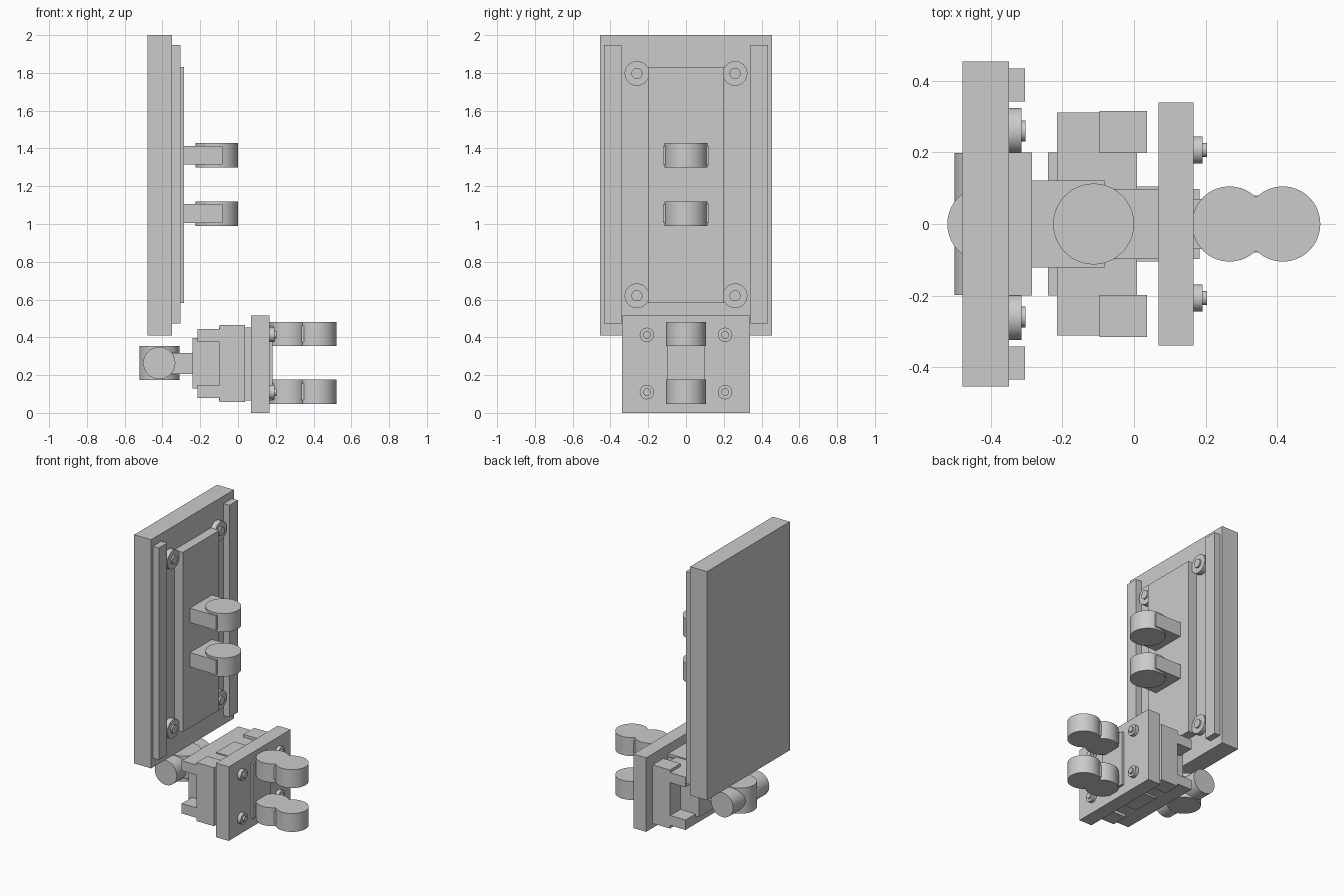
import bpy
import math

if "Cube" in bpy.data.objects:
    bpy.data.objects.remove(bpy.data.objects["Cube"])

grey = bpy.data.materials.new("plain grey")
grey.diffuse_color = (0.6, 0.6, 0.6, 1)
grey.use_nodes = True
grey.node_tree.nodes["Principled BSDF"].inputs["Base Color"].default_value = grey.diffuse_color


def box(name, x, y, z):
    """Box from (min, max) pairs."""
    bpy.ops.mesh.primitive_cube_add(size=1, location=[(a + b) / 2 for a, b in (x, y, z)])
    ob = bpy.context.object
    ob.name = name
    ob.scale = [b - a for a, b in (x, y, z)]
    bpy.ops.object.transform_apply(location=False, rotation=False, scale=True)
    ob.data.materials.append(grey)
    return ob


def cyl(name, centre, r, length, axis="z"):
    """Smooth-sided cylinder along one axis."""
    rot = {"x": (0, math.pi / 2, 0), "y": (math.pi / 2, 0, 0), "z": (0, 0, 0)}[axis]
    bpy.ops.mesh.primitive_cylinder_add(vertices=64, radius=r, depth=length,
                                        location=centre, rotation=rot)
    ob = bpy.context.object
    ob.name = name
    ob.data.materials.append(grey)
    bpy.ops.object.shade_smooth_by_angle(angle=math.radians(30))
    return ob


def bolt(name, x, y, z, r, h, r2, h2):
    """Washer with a smaller head on top, facing +x."""
    cyl(name + "_washer", (x + h / 2, y, z), r, h, "x")
    cyl(name + "_head", (x + (h + h2) / 2, y, z), r2, h + h2, "x")


# Tall back panel with raised centre
box("back_panel", (-0.48, -0.35), (-0.455, 0.455), (0.41, 2.0))
box("centre_panel", (-0.36, -0.285), (-0.2, 0.2), (0.583, 1.832))

# Side rails and corner bolts of the tall panel
for s in (-1, 1):
    y = sorted((s * 0.342, s * 0.435))
    box("side_rail", (-0.36, -0.305), y, (0.473, 1.947))
    for z in (0.62, 1.797):
        bolt("panel_bolt", -0.35, s * 0.26, z, 0.065, 0.035, 0.029, 0.011)

# Two hinge lugs on the tall panel
for z in (1.055, 1.364):
    box("panel_lug_arm", (-0.30, -0.083), (-0.121, 0.121), (z - 0.05, z + 0.05))
    cyl("panel_lug_barrel", (-0.113, 0, z), 0.113, 0.13)

# Lower front plate with its bolts
box("front_plate", (0.068, 0.167), (-0.34, 0.34), (0.0, 0.515))
for s in (-1, 1):
    for z in (0.11, 0.413):
        bolt("plate_bolt", 0.167, s * 0.207, z, 0.038, 0.025, 0.02, 0.012)

# Spine running through the plate, and its mount
box("spine", (-0.10, 0.183), (-0.098, 0.098), (0.065, 0.452))
box("plate_mount", (0.0, 0.075), (-0.105, 0.105), (0.08, 0.434))

# Double-barrel lugs in front of the plate
for z in (0.112, 0.417):
    cyl("front_lug_inner", (0.267, 0, z), 0.105, 0.128)
    cyl("front_lug_outer", (0.416, 0, z), 0.105, 0.128)
    box("front_lug_link", (0.30, 0.38), (-0.08, 0.08), (z - 0.043, z + 0.043))
    box("front_lug_root", (0.16, 0.24), (-0.07, 0.07), (z - 0.043, z + 0.043))

# Carriage core, cross bars and side blocks
box("carriage_core", (-0.16, 0.005), (-0.2, 0.2), (0.1, 0.42))
box("upper_cross_bar", (-0.215, 0.008), (-0.312, 0.312), (0.375, 0.445))
box("lower_cross_bar", (-0.215, 0.008), (-0.312, 0.312), (0.078, 0.147))
box("carriage_back", (-0.24, -0.14), (-0.2, 0.2), (0.13, 0.397))
for s in (-1, 1):
    y = sorted((s * 0.198, s * 0.316))
    box("side_block", (-0.097, 0.036), y, (0.058, 0.465))

# Rear pivot: arm, upright barrel and cross axle
box("pivot_arm", (-0.40, -0.20), (-0.095, 0.095), (0.206, 0.317))
cyl("pivot_barrel", (-0.416, 0, 0.264), 0.106, 0.178)
cyl("pivot_axle", (-0.417, 0, 0.264), 0.085, 0.396, "y")
